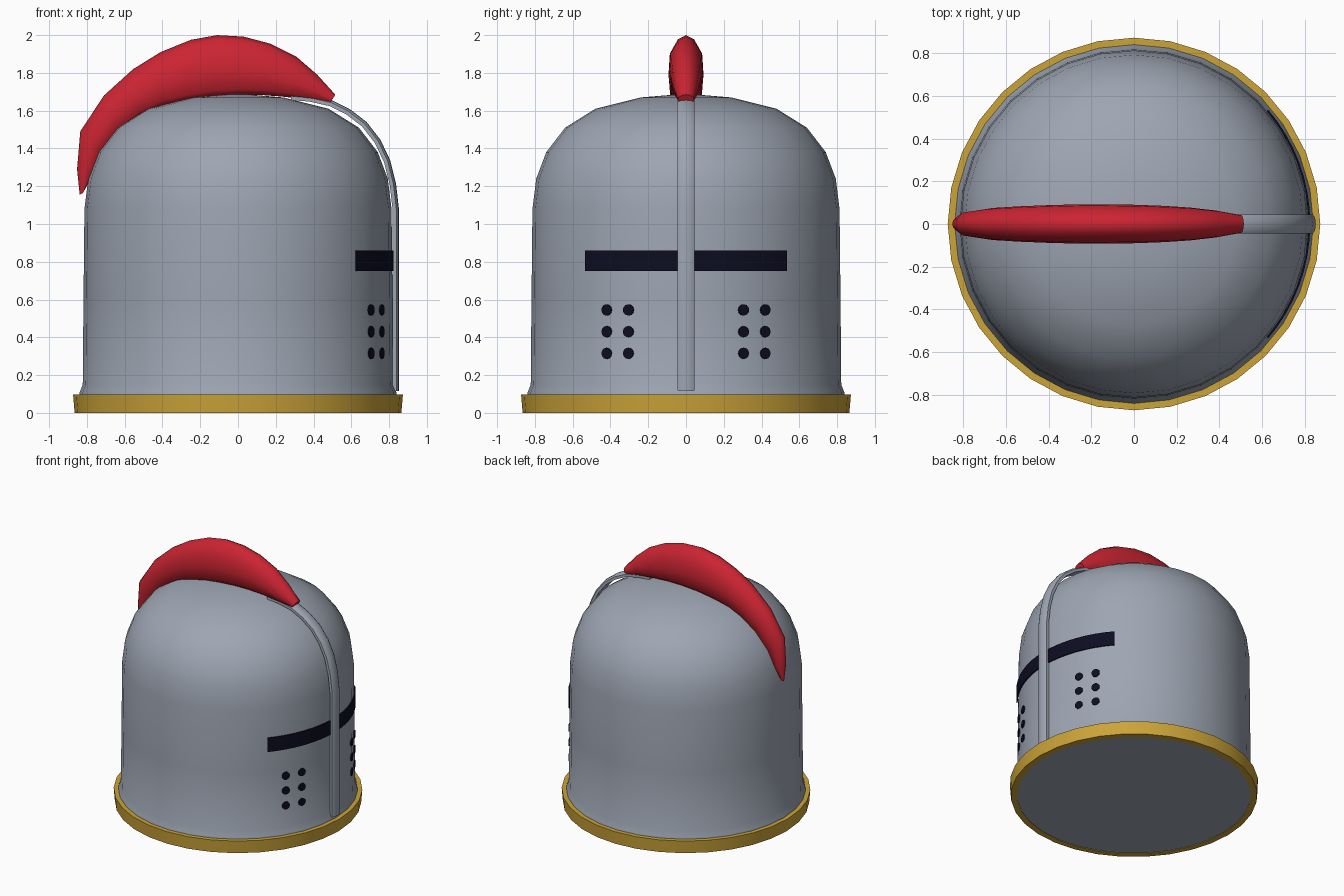
import bpy, bmesh, math
from mathutils import Vector, Matrix

if "Cube" in bpy.data.objects:
    bpy.data.objects.remove(bpy.data.objects["Cube"])


def material(name, rgb):
    m = bpy.data.materials.new(name)
    m.diffuse_color = (*rgb, 1)
    m.use_nodes = True
    m.node_tree.nodes["Principled BSDF"].inputs["Base Color"].default_value = m.diffuse_color
    return m


STEEL = material("steel grey", (0.34, 0.38, 0.45))
GOLD = material("gold", (0.60, 0.37, 0.04))
RED = material("plume red", (0.60, 0.018, 0.032))
DARK = material("dark navy", (0.004, 0.004, 0.016))


def finish(bm, name, mat, angle=40):
    bmesh.ops.remove_doubles(bm, verts=bm.verts, dist=1e-5)
    bmesh.ops.recalc_face_normals(bm, faces=bm.faces)
    me = bpy.data.meshes.new(name)
    bm.to_mesh(me)
    bm.free()
    me.materials.append(mat)
    ob = bpy.data.objects.new(name, me)
    bpy.context.collection.objects.link(ob)
    bpy.ops.object.select_all(action='DESELECT')
    ob.select_set(True)
    bpy.context.view_layer.objects.active = ob
    if angle:
        bpy.ops.object.shade_smooth_by_angle(angle=math.radians(angle))
    return ob


def lathe(name, profile, mat, closed=False, angle=40, steps=32):
    bm = bmesh.new()
    vs = [bm.verts.new((r, 0, z)) for r, z in profile]
    edges = [bm.edges.new(p) for p in zip(vs, vs[1:])]
    if closed:
        edges.append(bm.edges.new((vs[-1], vs[0])))
    bmesh.ops.spin(bm, geom=vs + edges, cent=(0, 0, 0), axis=(0, 0, 1),
                   angle=2 * math.pi, steps=steps)
    return finish(bm, name, mat, angle)


def loft(name, rings, mat, angle):
    bm = bmesh.new()
    loops = [[bm.verts.new(p) for p in ring] for ring in rings]
    n = len(loops[0])
    for a, b in zip(loops, loops[1:]):
        for i in range(n):
            j = (i + 1) % n
            bm.faces.new((a[i], a[j], b[j], b[i]))
    bm.faces.new(loops[0])
    bm.faces.new(loops[-1])
    return finish(bm, name, mat, angle)


# Helmet shell with a flat underside and a small flare at the foot
lathe("helmet_shell", [
    (0, 0.004), (0.825, 0.004), (0.842, 0.09), (0.838, 0.11), (0.822, 0.15),
    (0.818, 0.6), (0.813, 1.08), (0.793, 1.24), (0.74, 1.38), (0.64, 1.51),
    (0.48, 1.61), (0.24, 1.67), (0, 1.69)], STEEL)

# Gold base band
lathe("base_band", [(0.82, 0), (0.865, 0), (0.873, 0.097), (0.835, 0.097)],
      GOLD, closed=True, angle=30)

# Eye slit: thin curved plate wrapped round the front
half = math.asin(0.535 / 0.825)
rings = []
for i in range(17):
    a = -half + 2 * half * i / 16
    rings.append([(r * math.cos(a), r * math.sin(a), z)
                  for r, z in ((0.817, 0.752), (0.826, 0.752),
                               (0.826, 0.86), (0.817, 0.86))])
loft("eye_slit", rings, DARK, 30)

# Breathing holes: thin discs facing outwards
bm = bmesh.new()
for y in (-0.42, -0.305, 0.305, 0.42):
    a = math.asin(y / 0.82)
    for z in (0.315, 0.43, 0.545):
        place = (Matrix.Translation((0.82 * math.cos(a), y, z))
                 @ Matrix.Rotation(a, 4, 'Z') @ Matrix.Rotation(math.pi / 2, 4, 'Y'))
        bmesh.ops.create_cone(bm, cap_ends=True, segments=12, radius1=0.03,
                              radius2=0.03, depth=0.0095, matrix=place)
finish(bm, "breathing_holes", DARK, 30)

# Nose ridge: flattened rounded strip running up the front and over the brow
path = [Vector(p) for p in (
    (0.83, 0.115), (0.83, 0.6), (0.83, 1.08), (0.815, 1.21), (0.785, 1.33),
    (0.735, 1.435), (0.665, 1.525), (0.58, 1.59), (0.49, 1.635),
    (0.38, 1.66), (0.28, 1.668))]
section = [(-0.045, -0.012), (-0.045, 0.008), (-0.028, 0.019), (0, 0.022),
           (0.028, 0.019), (0.045, 0.008), (0.045, -0.012)]
rings = []
for i, p in enumerate(path):
    t = (path[min(i + 1, len(path) - 1)] - path[max(i - 1, 0)]).normalized()
    out = Vector((t.y, -t.x))
    rings.append([(p.x + out.x * d, w, p.y + out.y * d) for w, d in section])
loft("nose_ridge", rings, STEEL, 35)

# Crest: crescent lofted between an inner and an outer arc
# inner x, inner z, outer x, outer z, half width
stations = [
    (-0.82, 1.165, -0.838, 1.155, 0.012), (-0.78, 1.24, -0.852, 1.29, 0.035),
    (-0.725, 1.37, -0.835, 1.49, 0.058), (-0.63, 1.49, -0.71, 1.68, 0.075),
    (-0.52, 1.57, -0.555, 1.82, 0.083), (-0.41, 1.62, -0.41, 1.91, 0.088),
    (-0.28, 1.65, -0.25, 1.975, 0.092), (-0.14, 1.672, -0.11, 2.0, 0.092),
    (0, 1.682, 0.03, 1.992, 0.09), (0.12, 1.683, 0.17, 1.955, 0.085),
    (0.23, 1.675, 0.31, 1.885, 0.077), (0.36, 1.66, 0.42, 1.79, 0.063),
    (0.488, 1.64, 0.515, 1.685, 0.042)]
side = [(0.45, 0), (0.86, 0.1), (1, 0.4), (0.93, 0.7), (0.47, 0.93)]
outline = side + [(0, 1)] + [(-w, t) for w, t in reversed(side)]
rings = [[(ix + (ox - ix) * t, w * hw, iz + (oz - iz) * t) for w, t in outline]
         for ix, iz, ox, oz, hw in stations]
loft("crest", rings, RED, 60)
